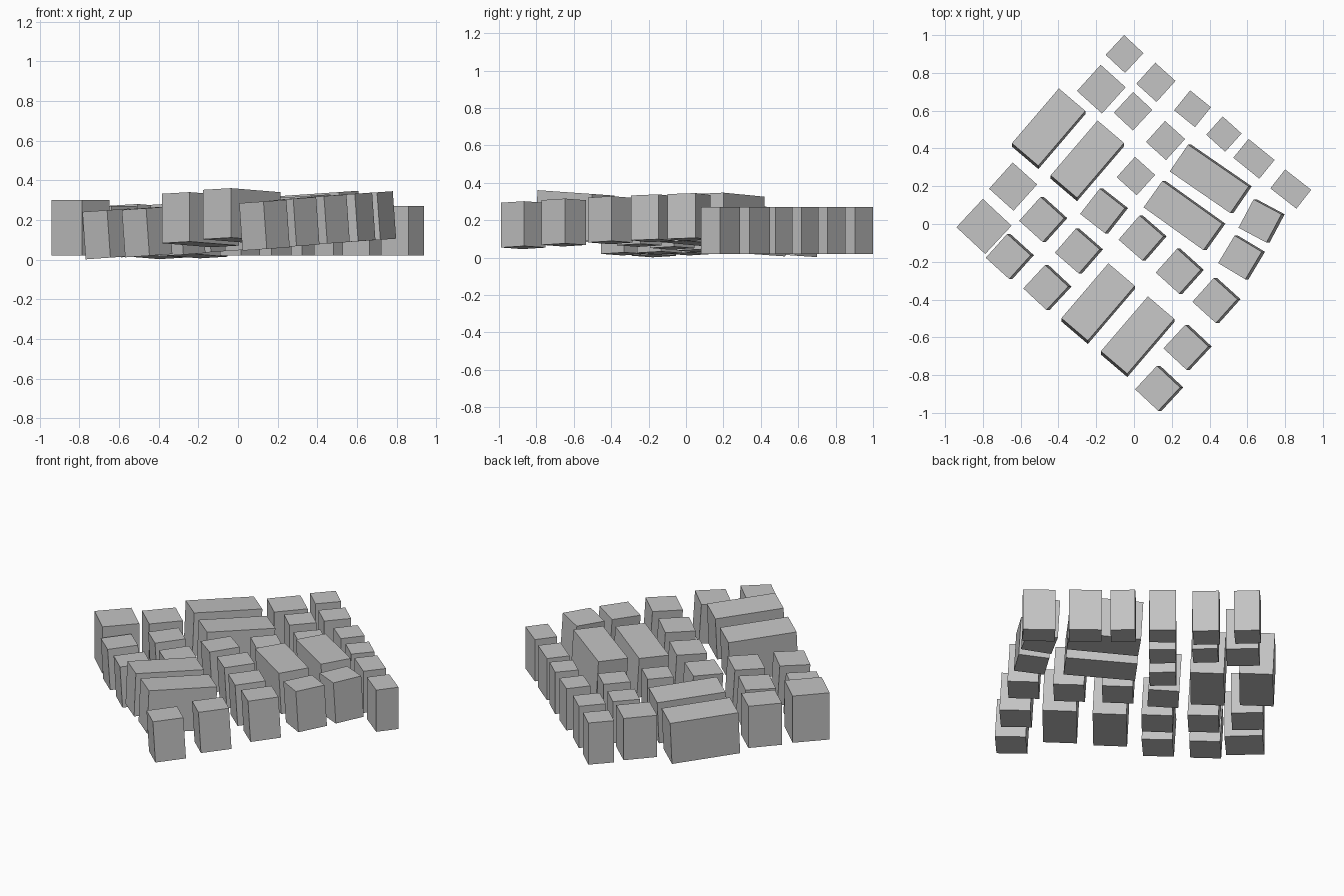
import bpy, math
from mathutils import Vector, Matrix

grey = bpy.data.materials.new("stone grey")
grey.diffuse_color = (0.55, 0.55, 0.55, 1)


def block(name, x, y, top, w, d, h, angle, slope=(0, 0)):
    """Box whose top face is centred on (x, y, top), turned and tilted."""
    normal = Vector((-slope[0], -slope[1], 1)).normalized()
    tilt = Vector((0, 0, 1)).rotation_difference(normal).to_matrix().to_4x4()
    bpy.ops.mesh.primitive_cube_add(size=1)
    ob = bpy.context.object
    ob.name = name
    ob.data.transform(Matrix.Diagonal((w, d, h, 1)))
    ob.matrix_world = (Matrix.Translation(Vector((x, y, top)) - normal * h / 2)
                       @ tilt @ Matrix.Rotation(math.radians(angle), 4, 'Z'))
    ob.data.materials.append(grey)


# upright blocks along the back edges: x, y, width, depth, turn
upright = [
    (-.05, .90, .14, .143, -43), (.116, .75, .144, .15, -42),
    (.31, .61, .142, .135, -39), (.476, .476, .135, .13, -42),
    (.635, .345, .177, .128, -39), (.83, .185, .175, .127, -38),
    (-.173, .714, .178, .187, -42), (-.005, .597, .138, .15, -43),
    (.167, .442, .143, .15, -42), (.01, .254, .143, .145, -42),
    (-.64, .198, .174, .187, -42),
]
for x, y, w, d, a in upright:
    block("upright_block", x, y, .27, w, d, .25, a)
block("tall_corner_block", -.794, -.013, .30, .208, .205, .28, -43)

# long blocks rising towards the front: x, y, top
for x, y, z in [(-.452, .513, .266), (-.247, .343, .27),
                (-.19, -.413, .326), (.019, -.588, .346)]:
    block("long_block", x, y, z, .184, .383, .25, -40.5, (0, -.07))

# long blocks rising to the right
for x, y, z, a in [(.398, .239, .333, -34.5), (.259, .045, .315, -35.5)]:
    block("cross_block", x, y, z, .39, .172, .24, a, (.068, 0))

# small tilted blocks rising to the right: x, y, top, turn
small = [
    (-.666, -.172, .249, -42), (-.467, -.336, .259, -43),
    (-.489, .024, .259, -42), (-.3, -.143, .264, -41),
    (-.167, .069, .276, -38), (.037, -.074, .29, -41),
    (.234, -.25, .305, -42), (.428, -.405, .32, -42),
    (.275, -.653, .307, -43), (.125, -.87, .293, -43),
    (.561, -.177, .33, -31), (.667, .016, .337, -28),
]
for x, y, z, a in small:
    block("small_block", x, y, z, .168, .17, .24, a, (.07, 0))
